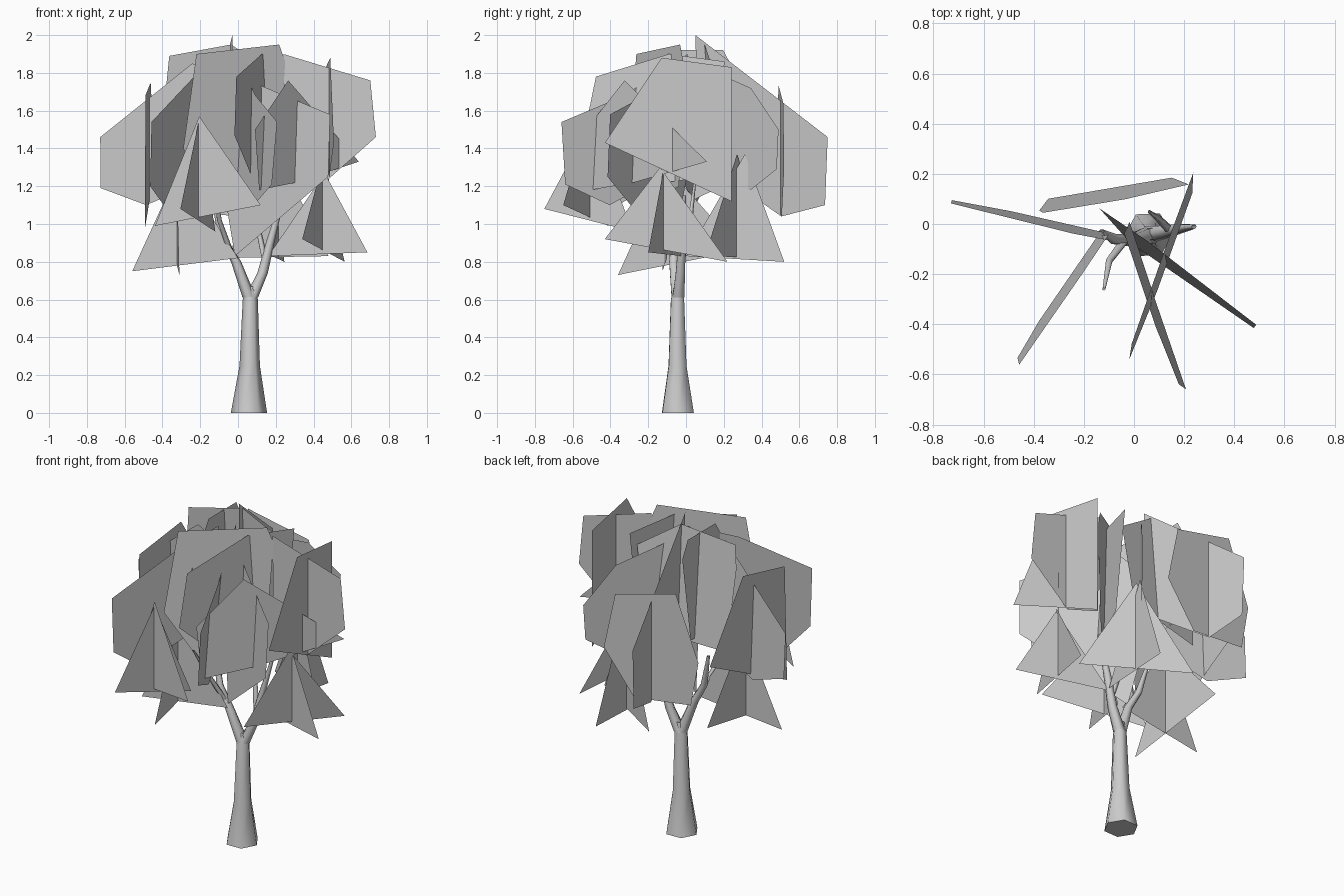
import bpy, math
from mathutils import Vector


def make(name, verts, faces, smooth=False):
    me = bpy.data.meshes.new(name)
    me.from_pydata([tuple(v) for v in verts], [], faces)
    ob = bpy.data.objects.new(name, me)
    bpy.context.collection.objects.link(ob)
    for p in me.polygons:
        p.use_smooth = smooth and len(p.vertices) == 4
    return ob


def limb(name, path, n=6):
    """Tapered tube through (x, y, z, radius) stations, horizontal rings."""
    verts, faces = [], []
    for x, y, z, r in path:
        for i in range(n):
            a = 2 * math.pi * i / n + 0.03
            verts.append((x + r * math.cos(a), y + r * math.sin(a), z))
    for k in range(len(path) - 1):
        for i in range(n):
            j = (i + 1) % n
            faces.append((k * n + i, k * n + j, (k + 1) * n + j, (k + 1) * n + i))
    if path[0][2] == 0:
        faces.append(tuple(range(n))[::-1])
    make(name, verts, faces, True)


def card(name, p, q, outline, tilt=0.0):
    """Flat leaf card standing on line p-q; outline is (fraction along line, z)."""
    p, q = Vector(p), Vector(q)
    d = q - p
    nrm = Vector((-d.y, d.x)).normalized()
    verts = []
    for s, z in outline:
        v = p + d * s + nrm * tilt * (z - 1.5)
        verts.append((v.x, v.y, z))
    make(name, verts, [tuple(range(len(verts)))])


# trunk and branches
limb("trunk", [(.058, -.043, 0, .096), (.062, -.045, .25, .054),
               (.065, -.045, .6, .04), (.068, -.04, .67, .026)])
limb("left_branch", [(.06, -.045, .61, .036), (-.01, -.065, .8, .027),
                     (-.08, -.06, .92, .022), (-.13, -.03, 1.12, .01)], 6)
limb("right_branch", [(.07, -.04, .61, .036), (.13, -.03, .74, .028),
                      (.175, -.02, .92, .022), (.24, -.01, 1.15, .01)], 6)
limb("left_twig", [(-.04, -.07, .85, .018), (-.1, -.15, 1.02, .014),
                   (-.12, -.26, 1.2, .006)], 5)
limb("back_twig", [(.14, -.02, .82, .018), (.1, .02, 1.0, .014),
                   (.06, .05, 1.25, .006)], 5)

# lower triangular cards, in crossing pairs
triangles = [
    ((-.44, -.41), (.12, -.65), .99, 1.10, .42, 1.57),
    ((-.305, -.75), (-.12, -.28), 1.08, .96, .52, 1.54),
    ((-.56, -.125), (.0, -.1), .75, .82, .45, 1.3),
    ((-.345, .29), (-.31, -.36), .86, .73, .6, 1.3),
    ((.16, -.02), (.685, -.2), .83, .85, .57, 1.27),
    ((.34, -.43), (.565, .22), .92, .80, .45, 1.3),
    ((-.06, .44), (.48, .10), .82, .83, .5, 1.37),
    ((.245, .52), (.18, 0), .80, .83, .4, 1.37),
]
for k, (p, q, z0, z1, s, top) in enumerate(triangles):
    card(f"low_leaf_{k + 1}", p, q, [(0, z0), (1, z1), (s, top)])

# back pair
card("back_leaf_a", (-.42, .48), (.19, .52),
     [(0, 1.35), (.24, 1.735), (.88, 1.64), (1, 1.3), (.68, 1.04), (.08, 1.08)])
card("back_leaf_b", (-.165, .75), (-.03, .05),
     [(0, 1.46), (1, 2.0), (.98, 1.35), (.35, 1.04), (.02, 1.10)])
card("back_right_leaf", (.35, .49), (-.04, 0),
     [(0, 1.5), (.3, 1.72), (.9, 1.85), (1, 1.3), (.3, 1.18), (.02, 1.29)])

# left pair
card("left_leaf_a", (-.73, .08), (-.1, -.05),
     [(0, 1.46), (.78, 1.85), (1, 1.8), (.95, 1.25), (.38, 1.10), (0, 1.19)], -.05)
card("left_leaf_b", (-.492, -.27), (-.44, .4),
     [(0, .98), (.03, 1.68), (.57, 1.75), (1, 1.3)])

# left front cards
card("left_front_leaf", (-.46, -.56), (-.12, -.03),
     [(0, 1.54), (.68, 1.8), (1, 1.88), (.95, 1.3), (.3, 1.08), (.03, 1.2)], -.06)
card("inner_front_leaf", (-.29, -.3), (.25, -.014),
     [(.0, 1.4), (.13, 1.90), (.94, 1.95), (1, 1.86), (.92, 1.2), (.35, 1.1)])

# top cards
card("top_leaf_a", (-.40, .07), (.215, .18),
     [(.03, 1.75), (.05, 1.89), (.58, 1.95), (1, 1.78), (.9, 1.3), (.1, 1.25)], -.08)
card("top_leaf_b", (-.15, .25), (-.15, -.28),
     [(0, 1.82), (.1, 1.92), (.6, 1.92), (1, 1.6), (.8, 1.25), (.15, 1.3)])

# front cards
card("front_leaf_a", (-.04, 0), (.205, -.66),
     [(0, 1.9), (.5, 1.68), (1, 1.54), (.96, 1.21), (.6, 1.1), (.05, 1.3)], .06)
card("front_leaf_b", (.25, .2), (-.02, -.54),
     [(0, 1.86), (.4, 1.9), (.92, 1.78), (1, 1.47), (.62, 1.2), (.1, 1.25)], -.04)

# right front pair
card("right_front_leaf_a", (-.14, .06), (.485, -.405),
     [(0, 1.56), (.3, 1.76), (1, 1.58), (1, 1.25), (.23, .83)], .05)
card("right_front_leaf_b", (.09, -.53), (.64, .11),
     [(0, 1.5), (.32, 1.76), (1, 1.33), (.4, 1.22), (.04, 1.18)])

# right pair
card("right_leaf_a", (.24, -.012), (.73, -.012),
     [(0, 1.9), (.94, 1.76), (1, 1.46), (.47, 1.23), (.02, 1.3)])
card("right_leaf_b", (.508, -.43), (.465, .24),
     [(0, 1.43), (.45, 1.88), (1, 1.83), (1, 1.12)])
